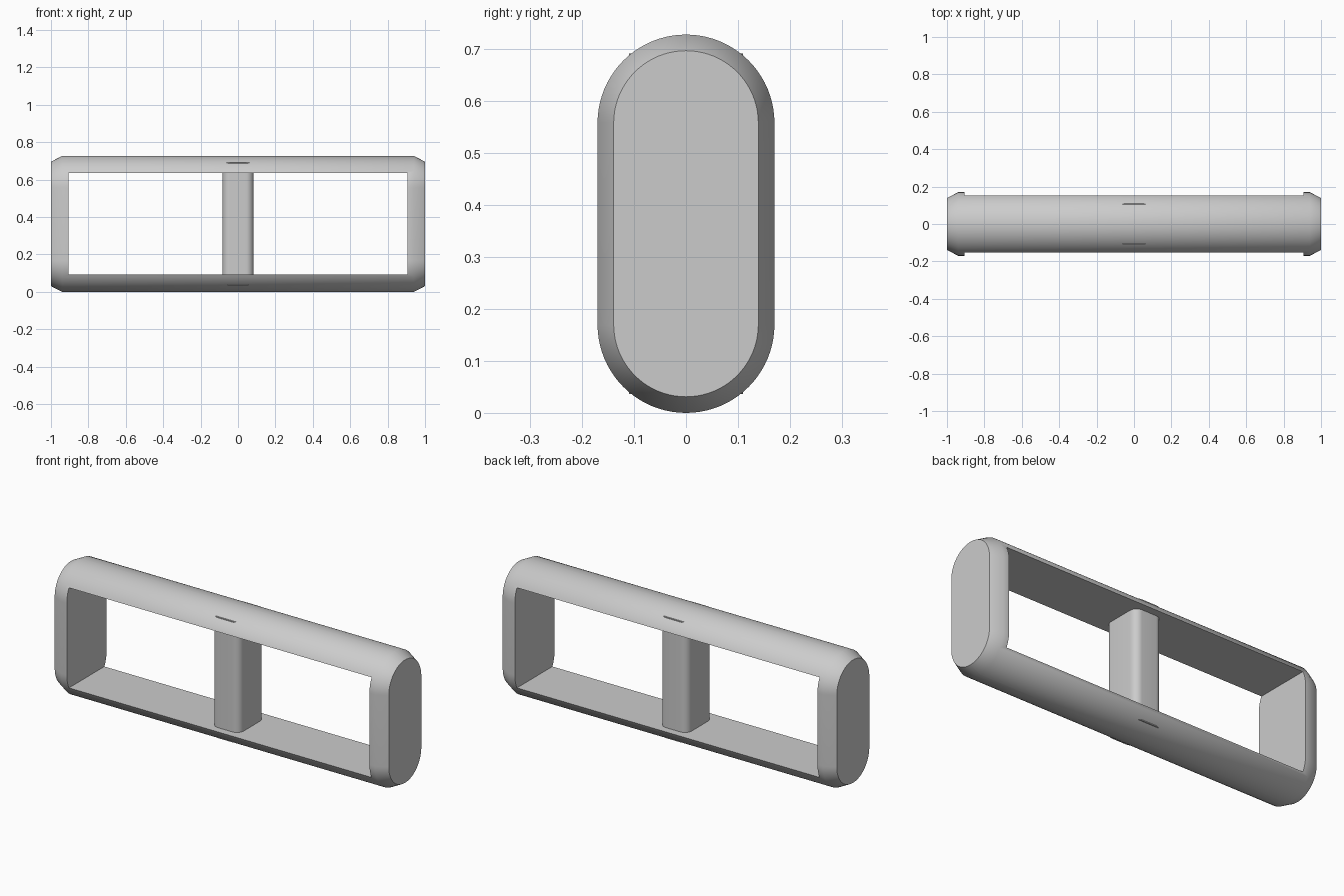
import bpy
import bmesh
from math import cos, sin, pi, radians

cube = bpy.data.objects.get("Cube")
if cube:
    bpy.data.objects.remove(cube, do_unlink=True)

MID_Z = 0.3635

grey = bpy.data.materials.new("light_grey")
grey.use_nodes = True
grey.diffuse_color = (0.6, 0.6, 0.6, 1)
grey.node_tree.nodes["Principled BSDF"].inputs["Base Color"].default_value = (0.6, 0.6, 0.6, 1)


def rounded_rect(half_u, half_v, radius, steps):
    """Outline of a rectangle with round corners, counter-clockwise."""
    points = []
    for corner, (su, sv) in enumerate([(1, 1), (-1, 1), (-1, -1), (1, -1)]):
        for i in range(steps + 1):
            a = (corner + i / steps) * pi / 2
            points.append((su * (half_u - radius) + radius * cos(a),
                           sv * (half_v - radius) + radius * sin(a)))
    return points


def loft(name, rings):
    """Skin a stack of equal-length rings and cap both ends."""
    bm = bmesh.new()
    loops = [[bm.verts.new(p) for p in ring] for ring in rings]
    count = len(loops[0])
    for a, b in zip(loops, loops[1:]):
        for i in range(count):
            j = (i + 1) % count
            bm.faces.new((a[i], a[j], b[j], b[i]))
    bm.faces.new(loops[0][::-1])
    bm.faces.new(loops[-1])
    bmesh.ops.remove_doubles(bm, verts=bm.verts, dist=0.00001)
    bmesh.ops.recalc_face_normals(bm, faces=bm.faces)
    mesh = bpy.data.meshes.new(name)
    bm.to_mesh(mesh)
    bm.free()
    mesh.materials.append(grey)
    obj = bpy.data.objects.new(name, mesh)
    bpy.context.collection.objects.link(obj)
    return obj


def select_only(obj):
    bpy.ops.object.select_all(action="DESELECT")
    obj.select_set(True)
    bpy.context.view_layer.objects.active = obj


# Outer frame: pill-shaped bar lying along x with chamfered ends
rings = []
for x, inset in [(-1, 0.031), (-0.94, 0), (0.94, 0), (1, 0.031)]:
    outline = rounded_rect(0.17 - inset, MID_Z - inset, 0.1699 - inset, 20)
    rings.append([(x, y, MID_Z + z) for y, z in outline])
frame = loft("frame", rings)

# Rectangular opening through the frame
bpy.ops.mesh.primitive_cube_add(size=1, location=(0, 0, MID_Z))
cutter = bpy.context.object
cutter.name = "opening_cutter"
cutter.scale = (1.812, 1, 0.542)
cutter.hide_render = True
cutter.data.materials.append(grey)
cut = frame.modifiers.new("opening", "BOOLEAN")
cut.operation = "DIFFERENCE"
cut.solver = "EXACT"
cut.object = cutter
select_only(frame)
bpy.ops.object.modifier_apply(modifier=cut.name)
bpy.data.objects.remove(cutter, do_unlink=True)

# Centre post, its ends just breaking through the curved rails
section = rounded_rect(0.083, 0.11, 0.04, 10)
post = loft("centre_post", [[(x, y, z) for x, y in section] for z in (0.036, 0.691)])

for obj in (frame, post):
    select_only(obj)
    bpy.ops.object.shade_smooth_by_angle(angle=radians(30))
